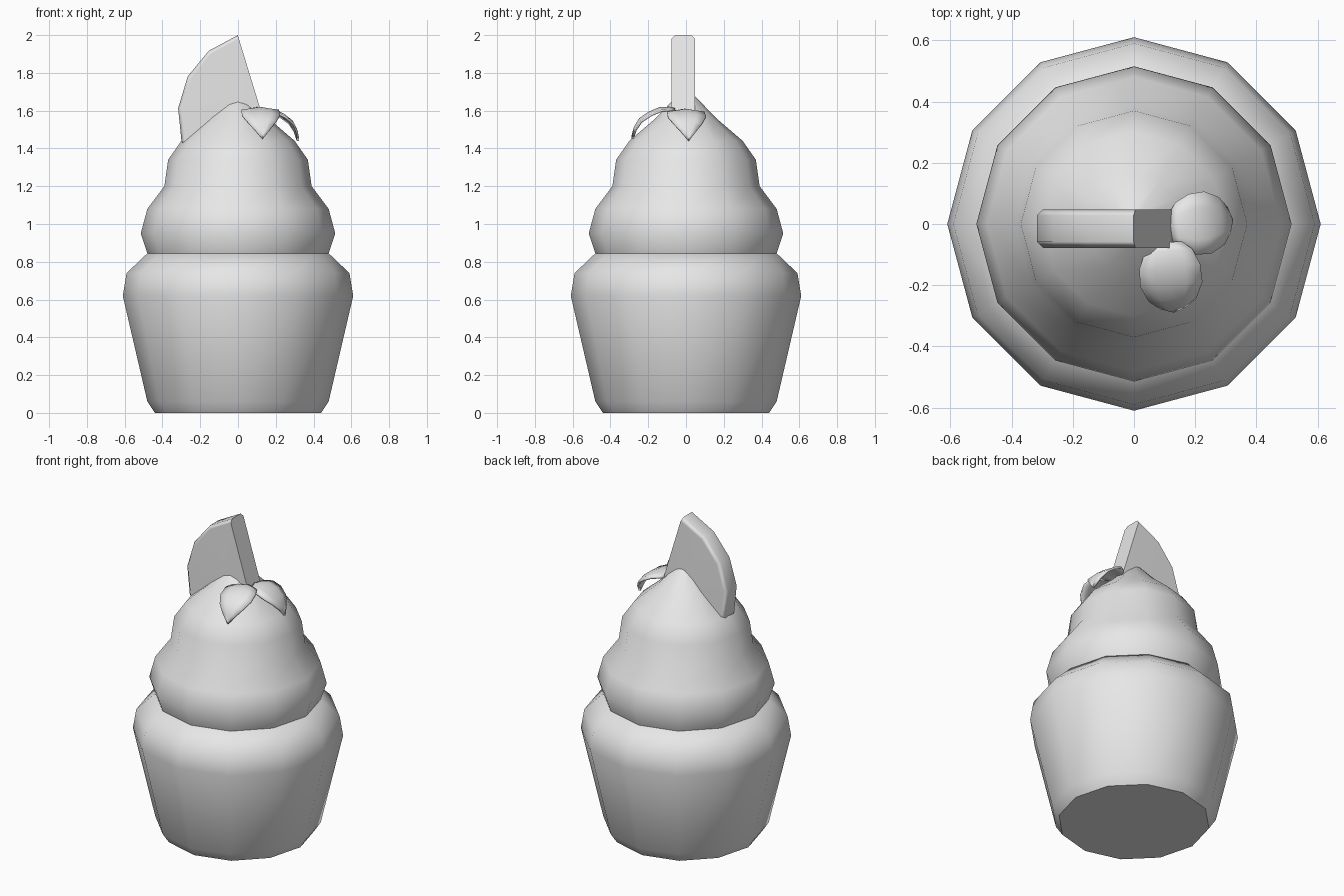
import bpy, bmesh, math
from mathutils import Matrix, Vector

cube = bpy.data.objects.get("Cube")
if cube:
    bpy.data.objects.remove(cube, do_unlink=True)

# One plain material
GREY = (0.8, 0.8, 0.8, 1)
mat = bpy.data.materials.new("light_grey")
mat.use_nodes = True
mat.diffuse_color = GREY
mat.node_tree.nodes["Principled BSDF"].inputs["Base Color"].default_value = GREY


def finish(name, bm, angle=50):
    """Turn a bmesh into a smooth-shaded object."""
    bmesh.ops.recalc_face_normals(bm, faces=bm.faces[:])
    mesh = bpy.data.meshes.new(name)
    bm.to_mesh(mesh)
    bm.free()
    mesh.materials.append(mat)
    obj = bpy.data.objects.new(name, mesh)
    bpy.context.collection.objects.link(obj)
    bpy.ops.object.select_all(action='DESELECT')
    obj.select_set(True)
    bpy.context.view_layer.objects.active = obj
    bpy.ops.object.shade_smooth_by_angle(angle=math.radians(angle))
    return obj


def lathe(name, profile, sides=12):
    """Spin a (radius, height) profile round the z axis."""
    bm = bmesh.new()
    verts = [bm.verts.new((r, 0, z)) for r, z in profile]
    edges = [bm.edges.new(pair) for pair in zip(verts, verts[1:])]
    bmesh.ops.spin(bm, geom=verts + edges, cent=(0, 0, 0), axis=(0, 0, 1),
                   angle=math.tau, steps=sides, use_duplicate=False)
    bmesh.ops.remove_doubles(bm, verts=bm.verts[:], dist=0.001)
    return finish(name, bm)


# Cup with rounded foot and shoulder
lathe("cup", [(0, 0), (0.44, 0), (0.48, 0.06), (0.61, 0.62),
              (0.59, 0.74), (0.48, 0.845), (0, 0.845)])

# Swirled topping
lathe("frosting", [(0.44, 0.83), (0.48, 0.845), (0.515, 0.95), (0.48, 1.08),
                   (0.39, 1.2), (0.37, 1.34), (0.3, 1.44), (0.16, 1.56),
                   (0.05, 1.675), (0, 1.7)])

# Half-disc fruit slice, standing in the topping
bm = bmesh.new()
centre, radius, start, steps = Vector((0.13, 0, 1.57)), 0.449, math.radians(107), 8
rings = []
for y in (-0.078, 0.048):
    ring = []
    for i in range(steps + 1):
        a = start + math.pi * i / steps
        ring.append(bm.verts.new(centre + Vector(
            (radius * math.cos(a), y, radius * math.sin(a)))))
    rings.append(ring)
    bm.faces.new(ring)
front, back = rings
for i in range(-1, steps):
    bm.faces.new((front[i], front[i + 1], back[i + 1], back[i]))
rim = [bm.edges.get(pair) for ring in rings for pair in zip(ring, ring[1:])]
bmesh.ops.bevel(bm, geom=rim, offset=0.02, segments=1, affect='EDGES')
fruit = finish("fruit_slice", bm)
fruit.modifiers.new("even_shading", 'WEIGHTED_NORMAL').keep_sharp = True


def leaf(name, base, turn, length):
    """A drooping leaf: stations of (distance, half width, height)."""
    stations = [(0, 0.045, 0), (0.12, 0.078, 0.006), (0.35, 0.1, 0.004),
                (0.6, 0.102, -0.02), (0.82, 0.078, -0.055),
                (0.94, 0.042, -0.1), (1, 0.002, -0.15)]
    bm = bmesh.new()
    rows = [[bm.verts.new((d * length, s * w, z - 0.014 * abs(s)))
             for s in (-1, -0.5, 0, 0.5, 1)] for d, w, z in stations]
    for a, b in zip(rows, rows[1:]):
        for i in range(len(a) - 1):
            bm.faces.new((a[i], a[i + 1], b[i + 1], b[i]))
    bm.transform(Matrix.Translation(base) @ Matrix.Rotation(math.radians(turn), 4, 'Z'))
    obj = finish(name, bm)
    thick = obj.modifiers.new("thickness", 'SOLIDIFY')
    thick.thickness = 0.012


# Two leaves beside the slice
leaf("front_leaf", (0.11, -0.06, 1.615), -85, 0.23)
leaf("left_leaf", (0.12, -0.01, 1.605), 7, 0.205)
